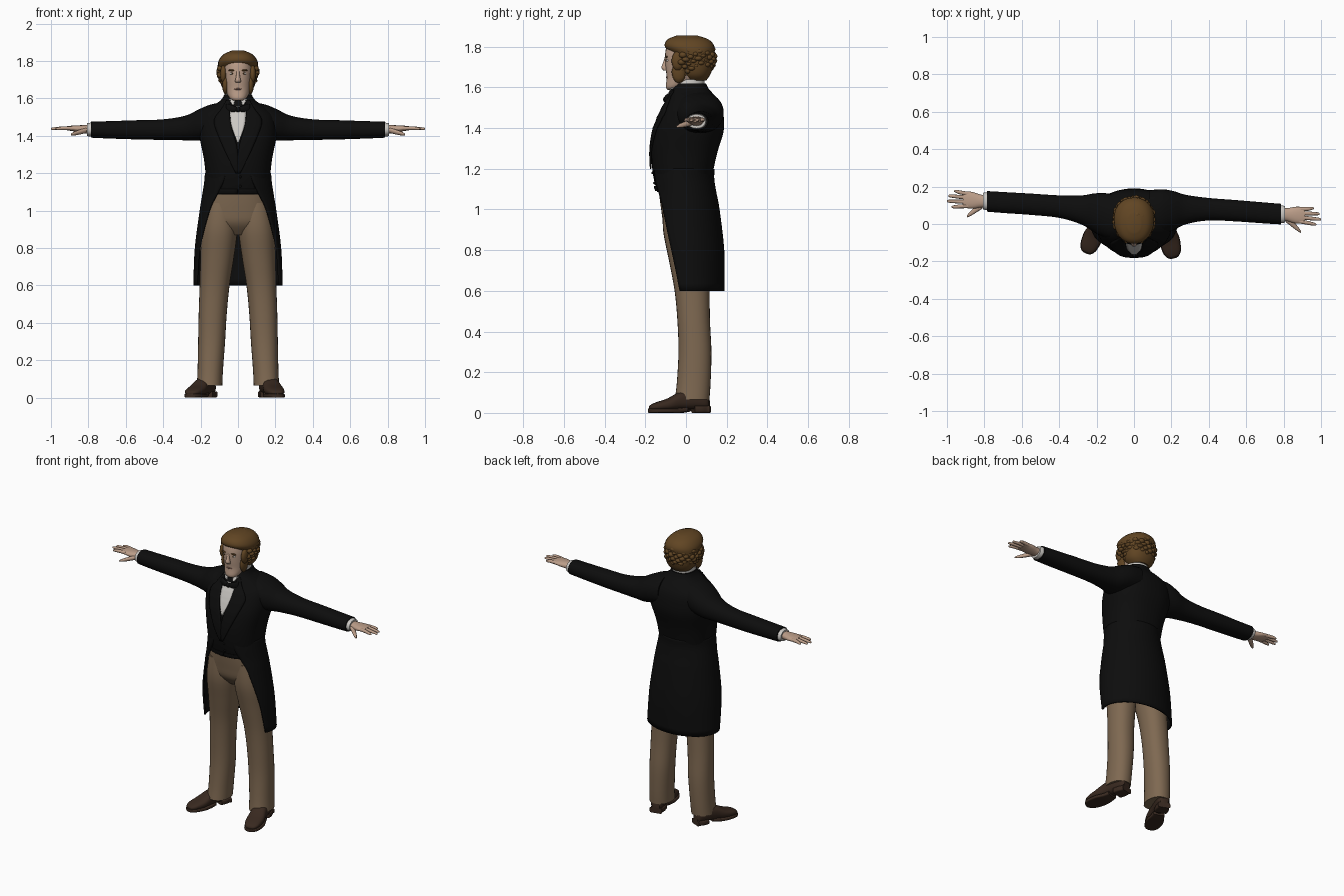
import bpy, bmesh, math, random
from mathutils import Matrix, Vector

random.seed(4)
if "Cube" in bpy.data.objects:
    bpy.data.objects.remove(bpy.data.objects["Cube"], do_unlink=True)


def material(name, r, g, b):
    m = bpy.data.materials.new(name)
    m.use_nodes = True
    m.diffuse_color = (r, g, b, 1)
    bsdf = m.node_tree.nodes["Principled BSDF"]
    bsdf.inputs["Base Color"].default_value = (r, g, b, 1)
    bsdf.inputs["Roughness"].default_value = 0.8
    return m


BLACK = material("black wool", .004, .004, .004)
WHITE = material("white linen", .6, .58, .55)
SKIN = material("skin", .5, .34, .25)
LIP = material("lips", .3, .16, .12)
HAIR = material("brown hair", .12, .06, .017)
TAN = material("tan trousers", .21, .14, .083)
LEATHER = material("dark brown leather", .04, .022, .014)
IDENT = Matrix.Identity(4)
MIRROR = Matrix.Scale(-1, 4, Vector((1, 0, 0)))


def finish(name, bm, mat, tf=IDENT, thick=0):
    bm.transform(tf)
    bmesh.ops.recalc_face_normals(bm, faces=bm.faces)
    me = bpy.data.meshes.new(name)
    bm.to_mesh(me)
    bm.free()
    me.materials.append(mat)
    ob = bpy.data.objects.new(name, me)
    bpy.context.scene.collection.objects.link(ob)
    if thick:
        mod = ob.modifiers.new("thickness", "SOLIDIFY")
        mod.thickness = thick
        mod.offset = 0
    return ob


def skin_rows(name, rows, mat, closed=True, tf=IDENT, thick=0):
    """Join rows of points into a surface; closed rows also get end caps."""
    bm = bmesh.new()
    vs = [[bm.verts.new(p) for p in row] for row in rows]
    n = len(vs[0])
    for a, b in zip(vs, vs[1:]):
        for i in range(n if closed else n - 1):
            j = (i + 1) % n
            bm.faces.new((a[i], a[j], b[j], b[i]))
    if closed:
        bm.faces.new(vs[0])
        bm.faces.new(vs[-1])
    return finish(name, bm, mat, tf, thick)


def smooth_rings(rings, steps=4):
    """Catmull-Rom interpolation between ring parameters."""
    out = []
    for k in range(len(rings) - 1):
        p0, p1 = rings[max(k - 1, 0)], rings[k]
        p2, p3 = rings[k + 1], rings[min(k + 2, len(rings) - 1)]
        for s in range(steps):
            t = s / steps
            out.append([.5 * (2 * b + (c - a) * t + (2 * a - 5 * b + 4 * c - d) * t * t
                              + (3 * b - a - 3 * c + d) * t ** 3)
                        for a, b, c, d in zip(p0, p1, p2, p3)])
    return out + [list(rings[-1])]


def loft(name, rings, mat, axis="z", e=2.2, n=28, tf=IDENT):
    """Rings are (position on axis, centre a, centre b, radius a, radius b)."""
    rows = []
    for t, a, b, ra, rb in smooth_rings(rings):
        row = []
        for i in range(n):
            w = 2 * math.pi * i / n
            c, s = math.cos(w), math.sin(w)
            u = a + ra * math.copysign(abs(c) ** (2 / e), c)
            v = b + rb * math.copysign(abs(s) ** (2 / e), s)
            row.append({"z": (u, v, t), "x": (t, u, v), "y": (u, t, v)}[axis])
        rows.append(row)
    return skin_rows(name, rows, mat, True, tf)


def balls(name, items, mat, tf=IDENT, detail=2):
    """Ellipsoids given as (centre, radii)."""
    bm = bmesh.new()
    for centre, radii in items:
        m = Matrix.Translation(centre) @ Matrix.Diagonal((*radii, 1))
        bmesh.ops.create_icosphere(bm, subdivisions=detail, radius=1, matrix=m)
    return finish(name, bm, mat, tf)


# Coat and waistcoat body
TORSO = [(1.085, 0, -.012, .16, .13), (1.17, 0, -.016, .17, .146),
         (1.28, 0, -.008, .183, .162), (1.38, 0, .013, .203, .171),
         (1.45, 0, .026, .207, .16), (1.51, 0, .035, .195, .14),
         (1.55, 0, .033, .15, .118), (1.59, 0, .022, .092, .092),
         (1.62, 0, .022, .074, .076)]
loft("coat_body", TORSO, BLACK, e=2.35, n=40)
FINE = smooth_rings(TORSO, 8)


def chest_y(x, z):
    r = min(FINE, key=lambda q: abs(q[0] - z))
    return r[2] - r[4] * max(0, 1 - abs(x / r[3]) ** 2.35) ** (1 / 2.35)


def patch(name, rows, mat, lift, tf=IDENT, thick=.008):
    """Plate on the chest; rows are (height, left edge, right edge)."""
    pts = []
    for z, x0, x1 in smooth_rings(rows, 5):
        xs = [x0 + (x1 - x0) * i / 6 for i in range(7)]
        pts.append([(x, chest_y(x, z) - lift, z) for x in xs])
    return skin_rows(name, pts, mat, False, tf, thick)


patch("shirt_front", [(1.365, -.003, .003), (1.45, -.034, .034), (1.51, -.042, .042),
                      (1.555, -.042, .042)], WHITE, .003)
for side, tf in (("left", IDENT), ("right", MIRROR)):
    patch(side + "_lapel", [(1.2, .0, .012), (1.33, .004, .075), (1.44, .033, .12),
                            (1.49, .042, .125), (1.54, .045, .09), (1.59, .04, .06)],
          BLACK, .007, tf)
    patch(side + "_waistcoat_point", [(1.09, .004, .13), (1.115, .002, .13)], BLACK, .004, tf)
    # Bow tie wing and shirt collar point
    y = chest_y(0, 1.545) - .008
    loft(side + "_bow_wing", [(0, y, 1.54, .012, .01), (.025, y, 1.543, .013, .018),
                              (.058, y + .01, 1.545, .011, .026), (.064, y + .013, 1.545, .004, .02)],
         BLACK, "x", n=16, tf=tf)
    patch(side + "_collar_point", [(1.565, .022, .03), (1.595, .015, .05)], WHITE, .006, tf)
balls("bow_knot", [((0, y - .006, 1.54), (.014, .012, .014))], BLACK)
balls("waistcoat_buttons", [((.012, chest_y(0, z), z), (.007, .007, .007))
                            for z in (1.13, 1.18, 1.23, 1.28)], BLACK)

# Coat skirt, open at the front: height, centre y, radii, half opening in degrees
rows = []
for z, cy, rx, ry, gap in smooth_rings([(1.2, -.014, .172, .15, 22), (1.15, -.016, .176, .15, 27),
                                        (1.08, -.009, .187, .154, 38), (1.0, -.005, .2, .165, 50),
                                        (.8, .005, .226, .178, 65), (.6, .025, .234, .16, 70)]):
    row = []
    for i in range(49):
        w = math.radians(-90 + gap + (360 - 2 * gap) * i / 48)
        row.append((rx * math.cos(w), cy + ry * math.sin(w), z))
    rows.append(row)
skin_rows("coat_skirt", rows, BLACK, False, thick=.01)

# Trousers
loft("trouser_seat", [(1.15, 0, -.014, .15, .122), (1.08, 0, -.008, .168, .124),
                      (1.0, 0, .0, .182, .122), (.93, 0, .004, .17, .112),
                      (.87, 0, .012, .08, .07)], TAN, e=2.3, n=36)
LEG = [(1.04, .095, -.002, .08, .11), (.9, .1, .002, .097, .115), (.75, .111, .016, .09, .1),
       (.6, .125, .03, .08, .086), (.45, .135, .038, .075, .08), (.3, .141, .044, .072, .081),
       (.15, .148, .038, .068, .083), (.065, .152, .03, .068, .085)]
for side, tf, turn, size in (("left", IDENT, 13, 1), ("right", MIRROR, 23, .96)):
    loft(side + "_trouser_leg", LEG, TAN, tf=tf)
    # Shoe, built heel to toe and turned outward
    shoe = (tf @ Matrix.Translation((.145, .108, 0))
            @ Matrix.Rotation(math.pi + math.radians(turn), 4, "Z") @ Matrix.Scale(size, 4))
    loft(side + "_shoe", [(0, 0, .05, .025, .03), (.02, 0, .06, .038, .042),
                          (.08, 0, .066, .044, .048), (.14, 0, .06, .046, .044),
                          (.2, 0, .042, .053, .03), (.26, 0, .032, .046, .02),
                          (.288, 0, .027, .03, .012), (.295, 0, .024, .014, .005)],
         LEATHER, "y", 2.5, tf=shoe)
    loft(side + "_sole", [(.11, 0, .018, .036, .012), (.15, 0, .012, .045, .012),
                          (.2, 0, .011, .055, .011), (.26, 0, .011, .049, .011),
                          (.29, 0, .011, .032, .011), (.3, 0, .011, .012, .01)],
         LEATHER, "y", 5, tf=shoe)
    loft(side + "_heel", [(0, 0, .06 - .025 - .017, .04, .018) if k < 0 else
                          (k, 0, .018, w, .018) for k, w in
                          ((-.004, .02), (.01, .036), (.04, .043), (.075, .042))],
         LEATHER, "y", 5, tf=shoe)

# Arms and hands, with a slight sweep that differs per side
ARM = [(.08, .045, 1.485, .12, .095), (.15, .055, 1.475, .12, .091), (.21, .065, 1.458, .105, .083),
       (.28, .076, 1.442, .078, .066), (.4, .086, 1.433, .06, .055), (.55, .088, 1.432, .057, .051),
       (.7, .087, 1.432, .056, .046), (.785, .087, 1.433, .055, .043)]
HAND = [(.78, .087, 1.433, .032, .025), (.82, .086, 1.435, .035, .022), (.86, .087, 1.438, .044, .018),
        (.89, .088, 1.44, .045, .014), (.915, .089, 1.44, .04, .011)]
for side, tf, sweep in (("left", IDENT, -.07), ("right", MIRROR, .07)):
    shear = Matrix.Identity(4)
    shear[1][0], shear[1][3] = sweep, -.3 * sweep
    tf = tf @ shear
    loft(side + "_sleeve", ARM, BLACK, "x", tf=tf)
    loft(side + "_cuff", [(.77, .087, 1.433, .046, .036), (.79, .087, 1.433, .047, .037),
                          (.808, .087, 1.433, .044, .034)], WHITE, "x", tf=tf)
    loft(side + "_hand", HAND, SKIN, "x", n=20, tf=tf)
    for finger, off, tip in (("index", -.033, .975), ("middle", -.011, 1.0),
                             ("ring", .011, .992), ("little", .032, .962)):
        y = .088 + off
        loft(side + "_" + finger + "_finger",
             [(.885, y, 1.44, .011, .011), (.93, y + off * .15, 1.441, .0105, .01),
              (tip - .01, y + off * .3, 1.438, .008, .007), (tip, y + off * .3, 1.437, .003, .003)],
             SKIN, "x", n=10, tf=tf)
    loft(side + "_thumb", [(.81, .065, 1.43, .018, .014), (.845, .04, 1.42, .018, .013),
                           (.875, .015, 1.412, .013, .01), (.892, .0, 1.408, .006, .005)],
         SKIN, "x", n=12, tf=tf)

# Neck, collar and head
loft("shirt_collar", [(1.58, 0, .012, .068, .075), (1.61, 0, .014, .067, .076),
                      (1.64, 0, .022, .064, .07)], WHITE)
loft("head", [(1.588, 0, -.068, .024, .022), (1.603, 0, -.053, .046, .046),
              (1.65, 0, -.01, .068, .085), (1.7, 0, .01, .077, .111), (1.76, 0, .015, .082, .118),
              (1.81, 0, .015, .075, .105), (1.84, 0, .015, .04, .06)], SKIN)
loft("nose", [(1.75, 0, -.098, .007, .006), (1.72, 0, -.102, .01, .012),
              (1.697, 0, -.106, .015, .015), (1.684, 0, -.1, .014, .012)], SKIN, n=14)
balls("mouth", [((0, -.093, 1.65), (.022, .006, .005))], LIP)
for side, tf in (("left", IDENT), ("right", MIRROR)):
    balls(side + "_eye", [((.031, -.088, 1.733), (.014, .01, .007))], WHITE, tf)
    balls(side + "_iris", [((.031, -.0955, 1.733), (.005, .004, .005))], HAIR, tf)
    balls(side + "_eyebrow", [((.032, -.096, 1.75), (.021, .007, .005))], HAIR, tf)
    balls(side + "_sideburn", [((.068, -.035, 1.675), (.017, .036, .055)),
                               ((.078, -.04, 1.73), (.018, .032, .05))], HAIR, tf)

# Hair mass with curls over it
loft("hair", [(1.635, 0, .05, .06, .05), (1.66, 0, .048, .085, .07), (1.7, 0, .047, .098, .085),
              (1.76, 0, .035, .106, .102), (1.8, 0, .018, .104, .122), (1.835, 0, .01, .078, .102),
              (1.855, 0, .005, .035, .05)], HAIR)
curls = []
for i in range(190):
    h = 1 - 2 * (i + .5) / 190
    r, w = math.sqrt(1 - h * h), i * 2.39996
    p = Vector((.1 * r * math.cos(w), .026 + .11 * r * math.sin(w), 1.745 + .098 * h))
    face = p.y < -.025 and p.z < 1.795
    if not face and p.z > 1.655:
        s = random.uniform(.013, .021)
        curls.append((p, (s, s, s * random.uniform(.6, .9))))
balls("hair_curls", curls, HAIR)

# Smooth shading with crisp edges
meshes = [o for o in bpy.context.scene.objects if o.type == "MESH"]
bpy.ops.object.select_all(action="DESELECT")
for o in meshes:
    o.select_set(True)
bpy.context.view_layer.objects.active = meshes[0]
bpy.ops.object.shade_smooth_by_angle(angle=math.radians(45))
